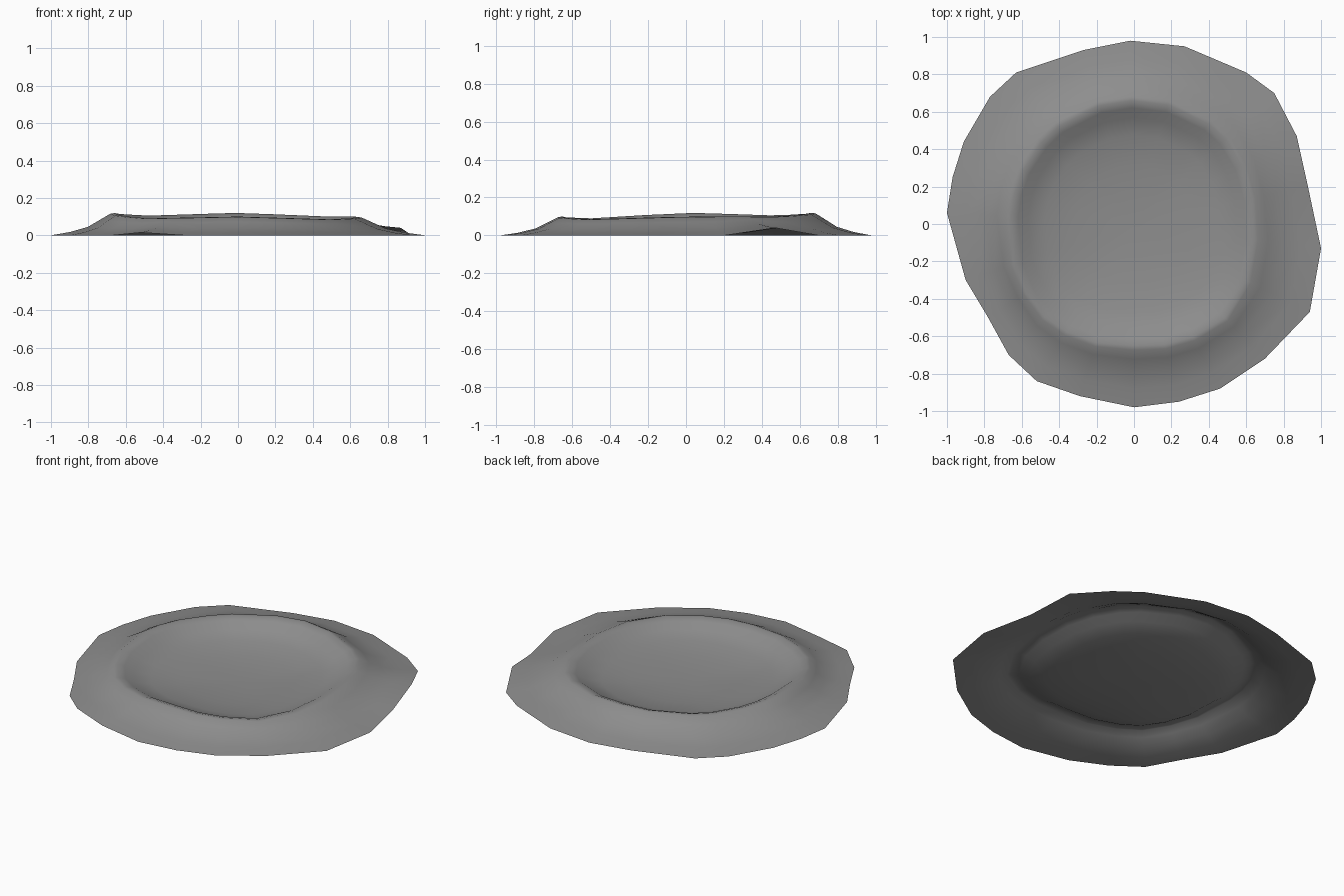
import bpy
import bmesh
from math import atan2, hypot, cos, sin, pi

default_cube = bpy.data.objects.get("Cube")
if default_cube:
    bpy.data.objects.remove(default_cube, do_unlink=True)

# Irregular ground outline, clockwise from the back
OUTLINE = [
    (-.02, .98), (.27, .95), (.6, .81), (.75, .7), (.87, .47), (.93, .2),
    (1, -.13), (.94, -.47), (.7, -.72), (.46, -.88), (.24, -.95), (0, -.98),
    (-.29, -.92), (-.52, -.84), (-.67, -.7), (-.78, -.5), (-.9, -.3),
    (-1, .06), (-.97, .25), (-.91, .44), (-.77, .68), (-.63, .81), (-.27, .93),
]
# Outline points lifted off the ground: index -> height
LIFTED = {4: .04, 13: .015}

# Crest distance and height in eight even directions, anticlockwise from +x
CREST_RADIUS = [.63, .67, .66, .66, .66, .69, .65, .7]
CREST_HEIGHT = [.1, .1, .12, .105, .12, .09, .1, .085]

# Skirt rings: (share of the way from edge to crest, share of the height)
SKIRT = [(.3, .15), (.58, .38), (.78, .72), (.93, .97)]
# Bowl rings: (share of crest radius, share of crest height)
BOWL = [(1, 1), (.94, .87), (.86, .57), (.72, .32), (.48, .12), (.24, .03)]


def around(values, angle):
    """Blend evenly spaced values around the circle."""
    place = (angle % (2 * pi)) / (2 * pi) * len(values)
    start = int(place)
    blend = place - start
    first = values[start % len(values)]
    second = values[(start + 1) % len(values)]
    return first + (second - first) * blend


def spoke(index, x, y):
    """Points along one radial line, from the ground edge to the bowl."""
    angle = atan2(y, x)
    edge_radius = hypot(x, y)
    edge_height = LIFTED.get(index, 0)
    radius = around(CREST_RADIUS, angle)
    height = around(CREST_HEIGHT, angle)
    line = [(edge_radius, edge_height)]
    for along, rise in SKIRT:
        line.append((edge_radius + (radius - edge_radius) * along,
                     edge_height + (height - edge_height) * rise))
    for along, rise in BOWL:
        line.append((radius * along, height * rise))
    return [(r * cos(angle), r * sin(angle), z) for r, z in line]


# Crater surface: a thin open sheet
bm = bmesh.new()
spokes = [[bm.verts.new(point) for point in spoke(i, x, y)]
          for i, (x, y) in enumerate(OUTLINE)]
centre = bm.verts.new((0, 0, 0))
for i, line in enumerate(spokes):
    following = spokes[(i + 1) % len(spokes)]
    for ring in range(len(line) - 1):
        bm.faces.new((line[ring], following[ring],
                      following[ring + 1], line[ring + 1]))
    bm.faces.new((line[-1], following[-1], centre))
bmesh.ops.recalc_face_normals(bm, faces=bm.faces)
if sum(face.normal.z for face in bm.faces) < 0:
    bmesh.ops.reverse_faces(bm, faces=bm.faces)
for face in bm.faces:
    face.smooth = True

mesh = bpy.data.meshes.new("crater")
bm.to_mesh(mesh)
bm.free()
crater = bpy.data.objects.new("crater", mesh)
bpy.context.collection.objects.link(crater)

# Plain grey rock
colour = (.27, .27, .27, 1)
rock = bpy.data.materials.new("grey rock")
rock.use_nodes = True
rock.diffuse_color = colour
rock.node_tree.nodes["Principled BSDF"].inputs["Base Color"].default_value = colour
mesh.materials.append(rock)
